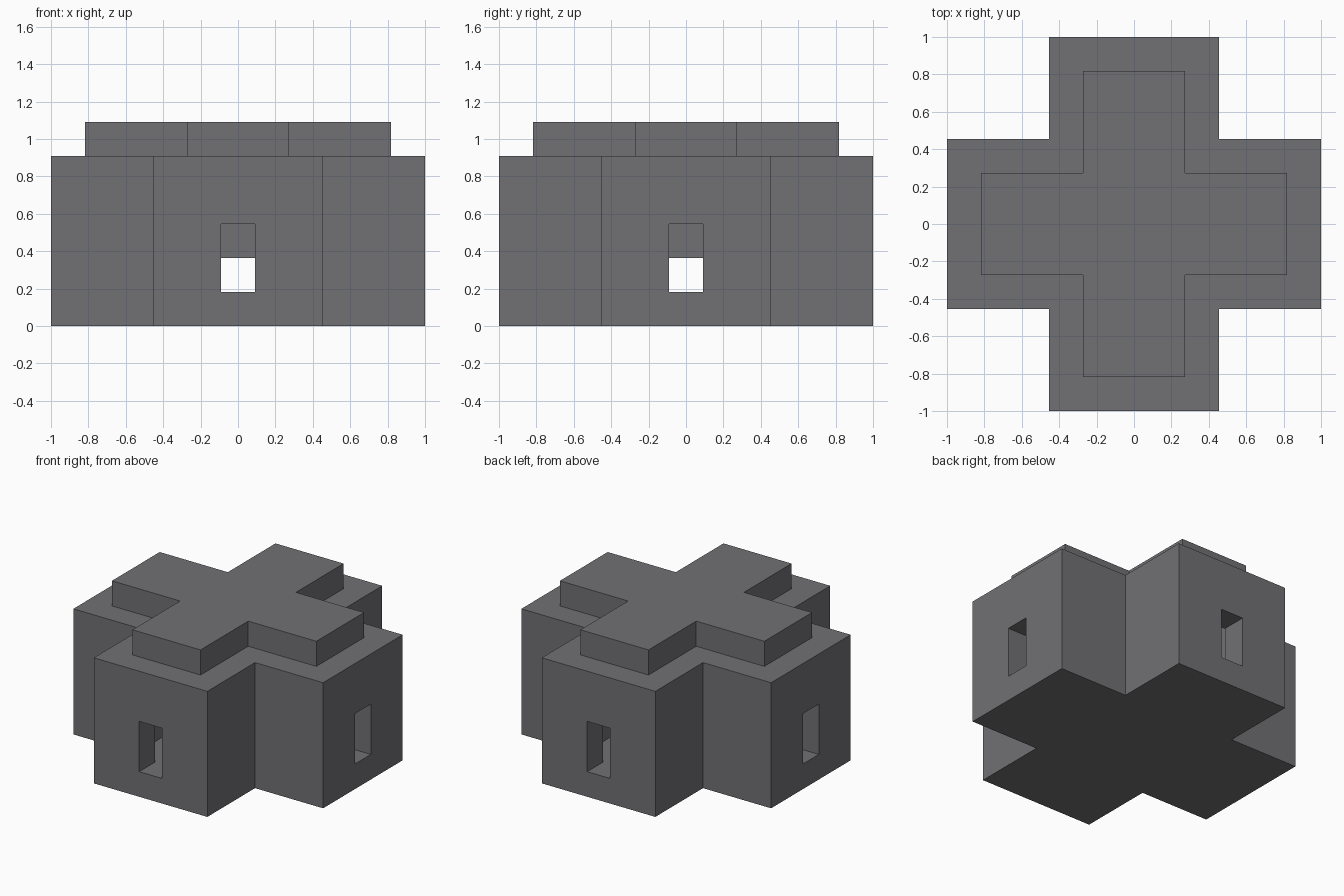
import bpy
import bmesh

U = 1 / 11  # module: the building is 22 modules wide

cube = bpy.data.objects.get("Cube")
if cube:
    bpy.data.objects.remove(cube, do_unlink=True)

stone = bpy.data.materials.new("dark grey stone")
stone.use_nodes = True
colour = (0.165, 0.162, 0.174, 1)
stone.diffuse_color = colour
stone.node_tree.nodes["Principled BSDF"].inputs["Base Color"].default_value = colour


def prism(name, outline, bottom, top):
    """Extrude an outline, in modules, between two heights."""
    bm = bmesh.new()
    face = bm.faces.new([bm.verts.new((x * U, y * U, bottom * U)) for x, y in outline])
    side = bmesh.ops.extrude_face_region(bm, geom=[face])["geom"]
    verts = [v for v in side if isinstance(v, bmesh.types.BMVert)]
    bmesh.ops.translate(bm, verts=verts, vec=(0, 0, (top - bottom) * U))
    bmesh.ops.recalc_face_normals(bm, faces=bm.faces)
    mesh = bpy.data.meshes.new(name)
    bm.to_mesh(mesh)
    bm.free()
    mesh.materials.append(stone)
    obj = bpy.data.objects.new(name, mesh)
    bpy.context.collection.objects.link(obj)
    return obj


def cross(reach, half):
    """Plus-shaped outline, one quarter turned four times."""
    points = []
    x, y = 1, 0
    for _ in range(4):
        for a, b in ((reach, -half), (reach, half), (half, half)):
            points.append((a * x - b * y, a * y + b * x))
        x, y = -y, x
    return points


def box(hx, hy):
    return [(-hx, -hy), (hx, -hy), (hx, hy), (-hx, hy)]


def carve(target, cutter):
    mod = target.modifiers.new(cutter.name, 'BOOLEAN')
    mod.operation = 'DIFFERENCE'
    mod.solver = 'EXACT'
    mod.object = cutter
    bpy.context.view_layer.objects.active = target
    bpy.ops.object.modifier_apply(modifier=mod.name)
    bpy.data.objects.remove(cutter, do_unlink=True)


# Thick cross-shaped walls around a hollow room
walls = prism("walls", cross(11, 5), 0, 10)
carve(walls, prism("room_cutter", cross(9, 3), 2, 9))

# A window in the end of each arm
carve(walls, prism("side_window_cutter", box(12, 1), 2, 6))
carve(walls, prism("front_window_cutter", box(1, 12), 2, 6))

# Raised roof slab
prism("roof", cross(9, 3), 10, 12)

# Block hanging from the ceiling over the crossing
prism("ceiling_block", box(3, 3), 4, 9)
